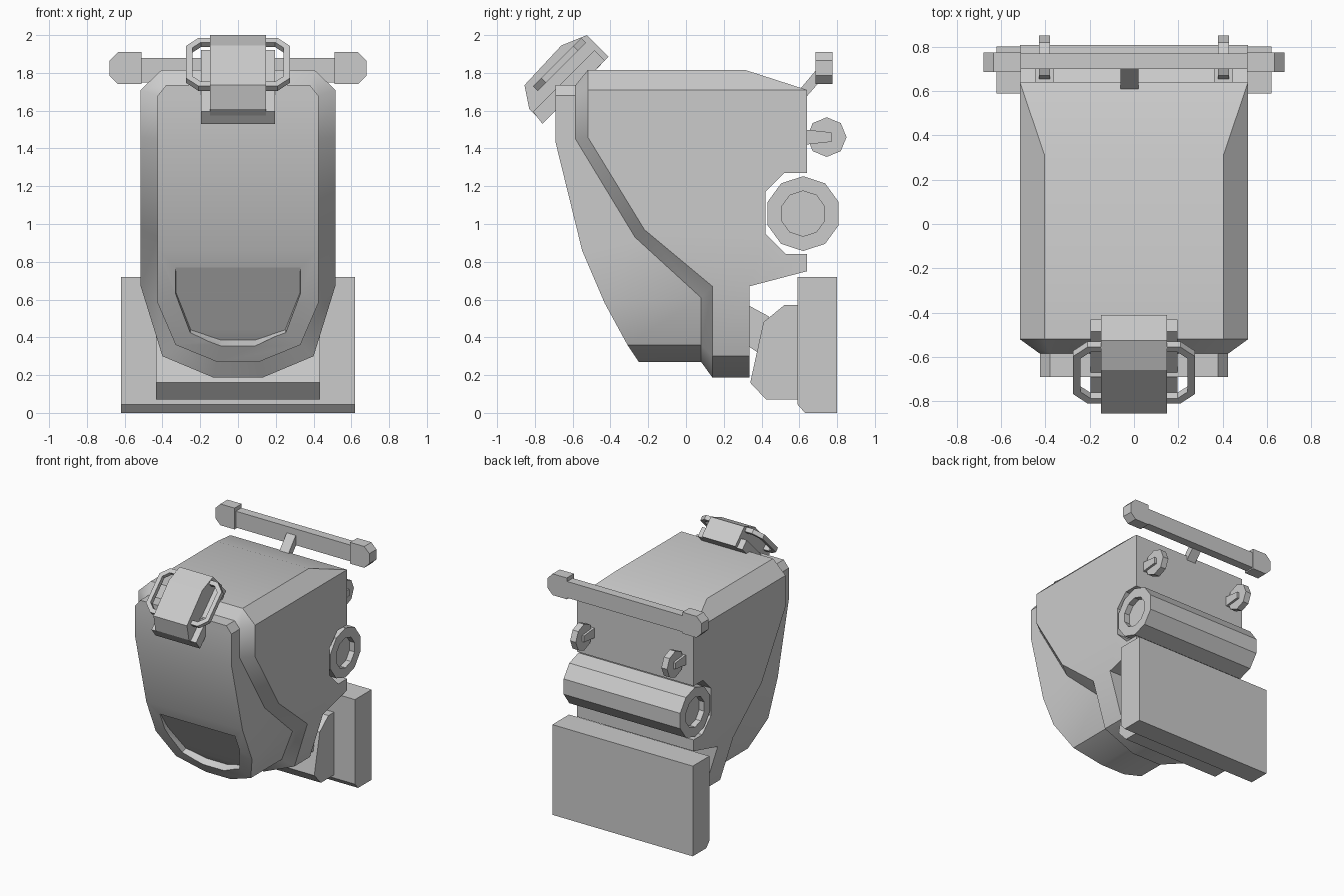
import bpy, bmesh, math

if "Cube" in bpy.data.objects:
    bpy.data.objects.remove(bpy.data.objects["Cube"])


def finish(name, bm):
    bmesh.ops.recalc_face_normals(bm, faces=bm.faces[:])
    me = bpy.data.meshes.new(name)
    bm.to_mesh(me)
    bm.free()
    ob = bpy.data.objects.new(name, me)
    bpy.context.collection.objects.link(ob)
    return ob


def prism(name, profile, a, b, place):
    """Extrude a 2D profile from a to b; place(u, v, w) gives xyz."""
    bm = bmesh.new()
    ends = [[bm.verts.new(place(u, v, w)) for u, v in profile] for w in (a, b)]
    n = len(profile)
    for e in ends:
        bm.faces.new(e)
    for i in range(n):
        j = (i + 1) % n
        bm.faces.new((ends[0][i], ends[0][j], ends[1][j], ends[1][i]))
    return finish(name, bm)


def side(name, profile, x0, x1):
    return prism(name, profile, x0, x1, lambda u, v, w: (w, u, v))


def loft(name, rings):
    """Each ring is a list of right-hand (x, y, z) rows, top to bottom, mirrored in x."""
    bm = bmesh.new()
    loops = []
    for rows in rings:
        pts = rows + [(-x, y, z) for x, y, z in reversed(rows)]
        loops.append([bm.verts.new(p) for p in pts])
    n = len(loops[0])
    for r, s in zip(loops, loops[1:]):
        for i in range(n):
            j = (i + 1) % n
            bm.faces.new((r[i], r[j], s[j], s[i]))
    for r in (loops[0], loops[-1]):
        for i in range(n // 2 - 1):
            bm.faces.new((r[i], r[i + 1], r[n - 2 - i], r[n - 1 - i]))
    return finish(name, bm)


def boolean(ob, cutter, op):
    m = ob.modifiers.new(op, 'BOOLEAN')
    m.operation, m.object, m.solver = op, cutter, 'EXACT'
    bpy.context.view_layer.objects.active = ob
    bpy.ops.object.modifier_apply(modifier=m.name)
    bpy.data.objects.remove(cutter)


# Main body: back, shell edge, flange chamfer, bulging front
outer = [(.405, -.52, 1.815), (.515, -.52, 1.71), (.515, -.52, 1.46), (.515, -.22, .97),
         (.515, .14, .67), (.40, .14, .30), (.13, .14, .187)]
inner = [(.38, -.585, 1.735), (.425, -.585, 1.68), (.425, -.585, 1.45), (.425, -.27, .93),
         (.425, .08, .61), (.33, .08, .36), (.11, .08, .27)]
front = [(.38, -.69, 1.735), (.425, -.69, 1.68), (.425, -.69, 1.43), (.425, -.55, .86),
         (.425, -.43, .58), (.33, -.31, .36), (.11, -.25, .27)]
body = loft("body", [[(x, .8, z) for x, y, z in outer], outer, inner, front])

# Trim the body with its rear side outline (sloping roof, roller notch)
trim = side("trim", [(-.9, 2.207), (.64, 1.71), (.64, 1.27), (.52, 1.27), (.42, 1.17), (.42, .95),
                     (.53, .84), (.64, .84), (.64, .75), (.335, .67), (.335, 0), (-.9, 0)], -.8, .8)
boolean(body, trim, 'INTERSECT')

# D-shaped recess low on the front
recess = loft("recess", [
    [(.335, -.54, .775), (.335, -.485, .63), (.255, -.375, .415), (.09, -.335, .335)],
    [(.33, -.505, .77), (.327, -.42, .635), (.25, -.30, .44), (.09, -.26, .385)]])
boolean(body, recess, 'DIFFERENCE')
for o in bpy.context.selected_objects:
    o.select_set(False)
body.select_set(True)
bpy.context.view_layer.objects.active = body
bpy.ops.object.shade_smooth_by_angle(angle=math.radians(30))

# Lower rear pack and its mounting
side("rear_pack", [(.59, .72), (.80, .72), (.80, 0), (.63, 0), (.59, .045)], -.62, .62)
side("pack_mount", [(.59, .57), (.52, .57), (.41, .48), (.34, .16), (.425, .07), (.59, .07)], -.435, .435)
side("mount_link", [(.32, .575), (.44, .51), (.41, .30), (.32, .36)], -.40, .40)

# Rear roller with recessed ends
bm = bmesh.new()
rings = []
for x, r in ((-.47, .12), (-.515, .12), (-.515, .198), (.515, .198), (.515, .12), (.47, .12)):
    rings.append([bm.verts.new((x, .62 + r * math.sin(i * math.tau / 10),
                                1.055 + r * math.cos(i * math.tau / 10))) for i in range(10)])
for r, s in zip(rings, rings[1:]):
    for i in range(10):
        bm.faces.new((r[i], r[i - 1], s[i - 1], s[i]))
bm.faces.new(rings[0])
bm.faces.new(rings[-1])
finish("roller", bm)

# Rear discs on arms
disc = [(.745 + .105 * math.sin(i * math.tau / 8), 1.46 + .105 * math.cos(i * math.tau / 8))
        for i in range(8)]
for s, tag in ((-1, "left"), (1, "right")):
    side("disc_" + tag, disc, s * .403 - .025, s * .403 + .025)
    side("disc_arm_" + tag, [(.63, 1.50), (.77, 1.485), (.77, 1.435), (.63, 1.42)],
         s * .403 - .043, s * .403 + .043)

# Rear crossbar, end caps and strut
side("crossbar", [(.70, 1.75), (.77, 1.75), (.77, 1.88), (.70, 1.88)], -.52, .52)
for s, tag in ((-1, "left"), (1, "right")):
    cap = [(.51, 1.91), (.635, 1.91), (.68, 1.865), (.68, 1.785), (.635, 1.74), (.51, 1.74)]
    prism("crossbar_cap_" + tag, cap, .685, .775, lambda u, v, w: (s * u, w, v))
side("crossbar_strut", [(.60, 1.71), (.71, 1.84), (.74, 1.79), (.63, 1.665)], -.06, .02)

# Tilted lamp unit on the front edge
side("lamp_base", [(-.81, 1.595), (-.485, 1.92), (-.43, 1.865), (-.76, 1.53)], -.197, .197)
side("lamp_housing", [(-.855, 1.735), (-.66, 1.945), (-.525, 2.0), (-.41, 1.885),
                      (-.755, 1.535), (-.83, 1.61)], -.148, .148)

# Octagonal guard loops either side of the lamp
k = math.sqrt(.5)
guard = [(.12, .18), (.21, .18), (.275, .12), (.275, -.12), (.21, -.18), (.12, -.18),
         (.12, -.147), (.197, -.147), (.242, -.106), (.242, .106), (.197, .147), (.12, .147)]
for s, tag in ((-1, "left"), (1, "right")):
    prism("lamp_guard_" + tag, guard, -.018, .018,
          lambda u, v, w: (s * u, -.67 + k * (v - w), 1.845 + k * (v + w)))
